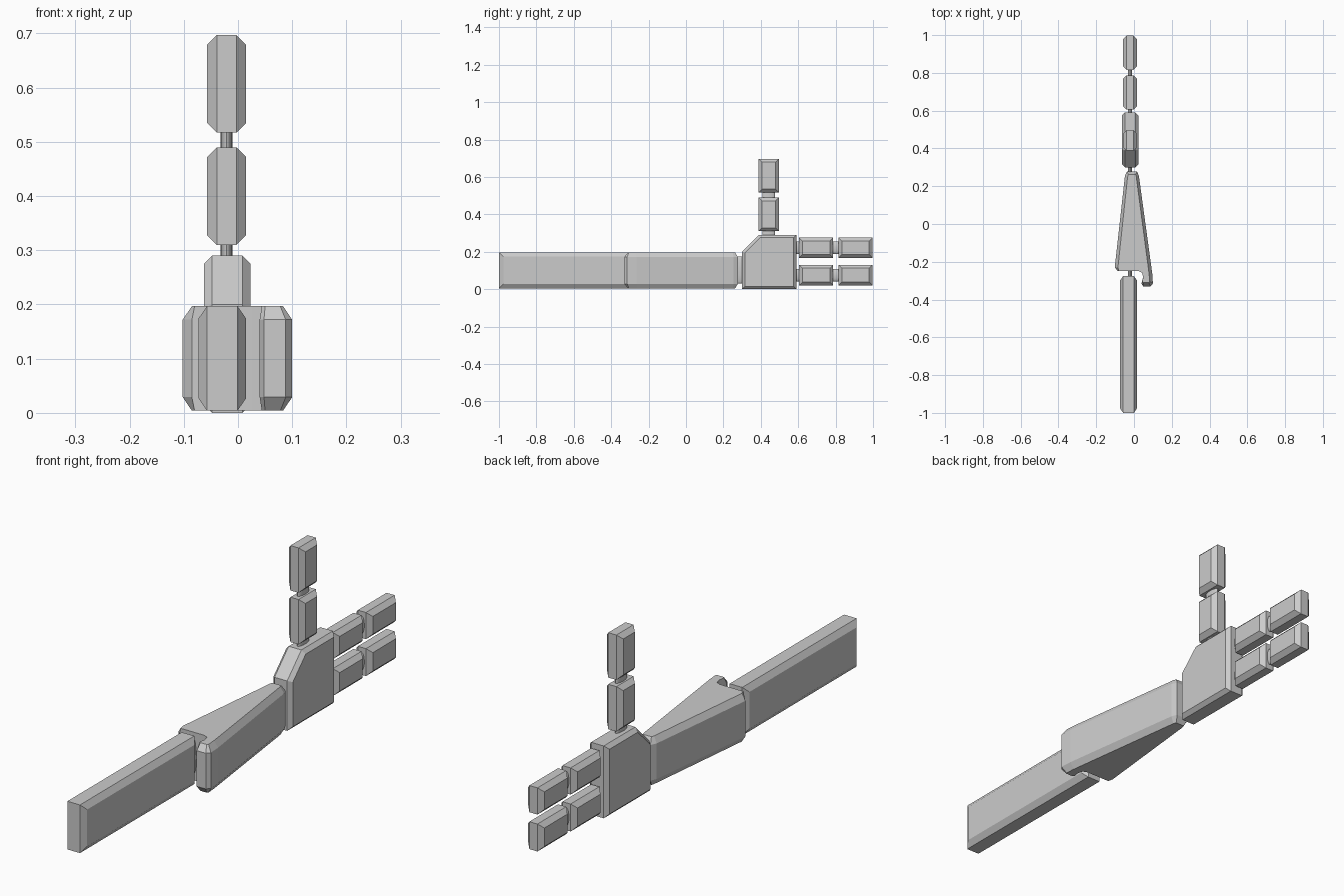
import bpy, bmesh, math
from mathutils import Vector, Matrix

if "Cube" in bpy.data.objects:
    bpy.data.objects.remove(bpy.data.objects["Cube"], do_unlink=True)

gray = bpy.data.materials.new("light_gray")
gray.use_nodes = True
COLOR = (0.6, 0.6, 0.6, 1)
gray.diffuse_color = COLOR
gray.node_tree.nodes["Principled BSDF"].inputs["Base Color"].default_value = COLOR


def finish(name, bm):
    bmesh.ops.recalc_face_normals(bm, faces=bm.faces)
    mesh = bpy.data.meshes.new(name)
    bm.to_mesh(mesh)
    bm.free()
    mesh.materials.append(gray)
    obj = bpy.data.objects.new(name, mesh)
    bpy.context.collection.objects.link(obj)
    return obj


def loft(name, rings):
    """Skin a stack of matching outlines and cap both ends."""
    bm = bmesh.new()
    loops = [[bm.verts.new(p) for p in ring] for ring in rings]
    n = len(loops[0])
    for a, b in zip(loops, loops[1:]):
        for i in range(n):
            j = (i + 1) % n
            bm.faces.new((a[i], a[j], b[j], b[i]))
    bm.faces.new(loops[0])
    bm.faces.new(loops[-1])
    return finish(name, bm)


def inset(outline, dist):
    """Shrink a counter-clockwise convex outline evenly."""
    result = []
    for i, p in enumerate(outline):
        p = Vector(p)
        d1 = (p - Vector(outline[i - 1])).normalized()
        d2 = (Vector(outline[(i + 1) % len(outline)]) - p).normalized()
        n1, n2 = Vector((-d1.y, d1.x)), Vector((-d2.y, d2.x))
        result.append(p + (n1 + n2) * dist / (1 + n1.dot(n2)))
    return result


def slab(name, outline, x, half, mid, edge):
    """Plate with a side outline (y, z), chamfered on both x sides."""
    small = inset(outline, edge)
    layers = [(-half, small), (-mid, outline), (mid, outline), (half, small)]
    return loft(name, [[(x + dx, y, z) for y, z in pts] for dx, pts in layers])


def rect(y0, y1, z0, z1):
    return [(y0, z0), (y1, z0), (y1, z1), (y0, z1)]


def joint(name, center, radius, length, upright=False):
    """Flattened round pin, running along y or z."""
    bm = bmesh.new()
    bmesh.ops.create_cone(bm, cap_ends=True, segments=24, radius1=1, radius2=1, depth=1)
    bm.transform(Matrix.Diagonal((0.011, radius, length, 1)))
    if not upright:
        bm.transform(Matrix.Rotation(math.pi / 2, 4, "X"))
    bm.transform(Matrix.Translation(center))
    obj = finish(name, bm)
    bpy.ops.object.select_all(action="DESELECT")
    obj.select_set(True)
    bpy.context.view_layer.objects.active = obj
    bpy.ops.object.shade_smooth_by_angle(angle=math.radians(40))


X = -0.021

# Upper arm
slab("upper_arm", rect(-1, -0.275, 0.004, 0.197), -0.029, 0.044, 0.028, 0.023)
joint("elbow_joint", (X, -0.26, 0.1), 0.07, 0.06)

# Tapered forearm with a hooked elbow guard: widest outline, then cap outline
wide = [(-0.102, -0.23), (-0.085, -0.25), (0.026, -0.25), (0.043, -0.258),
        (0.048, -0.28), (0.04, -0.315), (0.048, -0.33), (0.088, -0.33),
        (0.1, -0.315), (0.097, -0.265), (0.026, 0.255), (0.016, 0.278),
        (-0.037, 0.278), (-0.048, 0.255)]
cap = [(-0.085, -0.23), (-0.08, -0.25), (0.026, -0.25), (0.043, -0.258),
       (0.048, -0.28), (0.044, -0.305), (0.05, -0.31), (0.078, -0.31),
       (0.083, -0.305), (0.08, -0.265), (0.012, 0.25), (0.008, 0.262),
       (-0.03, 0.262), (-0.034, 0.25)]
loft("forearm", [[(x, y, z) for x, y in pts] for z, pts in
                 ((0.004, cap), (0.029, wide), (0.172, wide), (0.197, cap))])
joint("wrist_joint", (X, 0.29, 0.103), 0.073, 0.06)

# Palm with a cut upper corner
palm = [(0.3, 0), (0.59, 0), (0.59, 0.29), (0.39, 0.29), (0.3, 0.2)]
slab("palm", palm, -0.02, 0.043, 0.028, 0.015)

# Two fingers of two segments each
for name, z0, z1 in (("lower", 0.02, 0.13), ("upper", 0.168, 0.275)):
    for part, y in (("base", 0.605), ("tip", 0.815)):
        slab(f"{name}_finger_{part}", rect(y, y + 0.182, z0, z1), X, 0.036, 0.018, 0.018)
        joint(f"{name}_finger_{part}_joint", (X, y - 0.01, (z0 + z1) / 2), 0.034, 0.05)

# Upright thumb
for part, z in (("base", 0.31), ("tip", 0.517)):
    slab(f"thumb_{part}", rect(0.388, 0.497, z, z + 0.18), X, 0.036, 0.018, 0.018)
    joint(f"thumb_{part}_joint", (X, 0.442, z - 0.01), 0.034, 0.05, upright=True)
